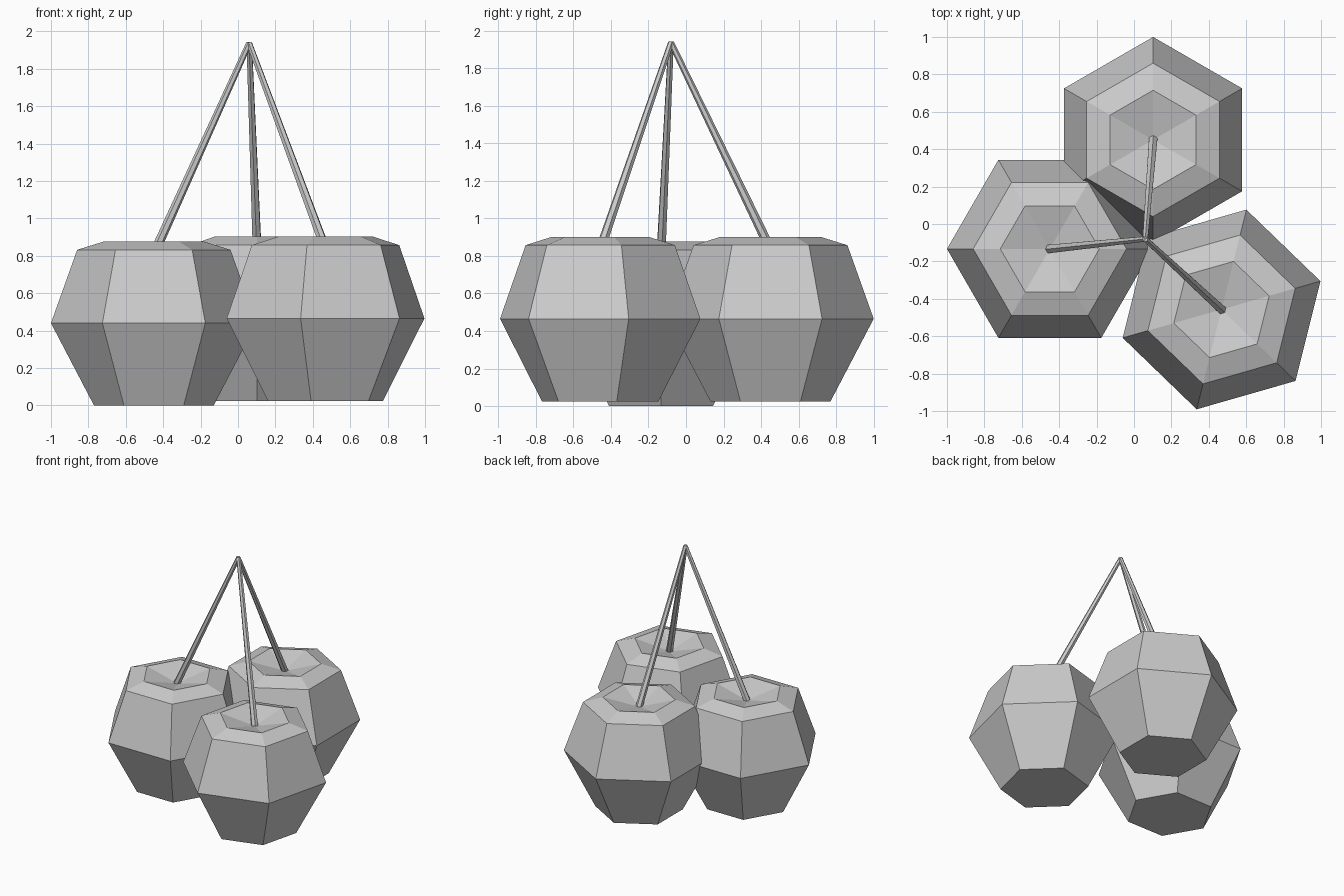
import bpy
import bmesh
from math import cos, sin, tau, radians
from mathutils import Vector

cube = bpy.data.objects.get("Cube")
if cube:
    bpy.data.objects.remove(cube, do_unlink=True)

GREY = (0.6, 0.6, 0.6, 1)
grey = bpy.data.materials.new("light grey")
grey.use_nodes = True
grey.diffuse_color = GREY
grey.node_tree.nodes["Principled BSDF"].inputs["Base Color"].default_value = GREY

SIDES = 6
STEM_TOP = Vector((0.06, -0.08, 1.937))
# radius and height of each ring, from the flat base to the top rim
PROFILE = [(0.32, 0), (0.55, 0.44), (0.41, 0.832), (0.265, 0.877)]
DIMPLE_Z = 0.81


def add_object(name, bm):
    bmesh.ops.recalc_face_normals(bm, faces=bm.faces)
    mesh = bpy.data.meshes.new(name)
    bm.to_mesh(mesh)
    bm.free()
    mesh.materials.append(grey)
    obj = bpy.data.objects.new(name, mesh)
    bpy.context.collection.objects.link(obj)
    return obj


def bridge(bm, lower, upper):
    for i in range(SIDES):
        j = (i + 1) % SIDES
        bm.faces.new((lower[i], lower[j], upper[j], upper[i]))


def add_fruit(name, centre, turn):
    """Six-sided lathed fruit with a flat base and a dimpled top."""
    bm = bmesh.new()
    angles = [radians(turn) + tau * i / SIDES for i in range(SIDES)]
    rings = [[bm.verts.new((r * cos(a), r * sin(a), z)) for a in angles]
             for r, z in PROFILE]
    bm.faces.new(rings[0][::-1])
    for lower, upper in zip(rings, rings[1:]):
        bridge(bm, lower, upper)
    dimple = bm.verts.new((0, 0, DIMPLE_Z))
    for i in range(SIDES):
        bm.faces.new((rings[-1][i], rings[-1][(i + 1) % SIDES], dimple))
    add_object(name, bm).location = centre


def add_stem(name, start, end):
    """Thin tapered six-sided rod between two points."""
    bm = bmesh.new()
    axis = end - start
    bmesh.ops.create_cone(bm, cap_ends=True, segments=SIDES,
                          radius1=0.026, radius2=0.016, depth=axis.length)
    obj = add_object(name, bm)
    obj.location = (start + end) / 2
    obj.rotation_euler = axis.to_track_quat("Z", "Y").to_euler()


# Three fruits whose stems meet at one point
for side, x, y, z, turn in [("right", -0.45, -0.133, 0, 0),
                            ("back", 0.102, 0.45, 0.025, 30),
                            ("left", 0.468, -0.457, 0.025, 16)]:
    centre = Vector((x, y, z))
    add_fruit(side + "_fruit", centre, turn)
    add_stem(side + "_stem", centre + Vector((0, 0, DIMPLE_Z)), STEM_TOP)
